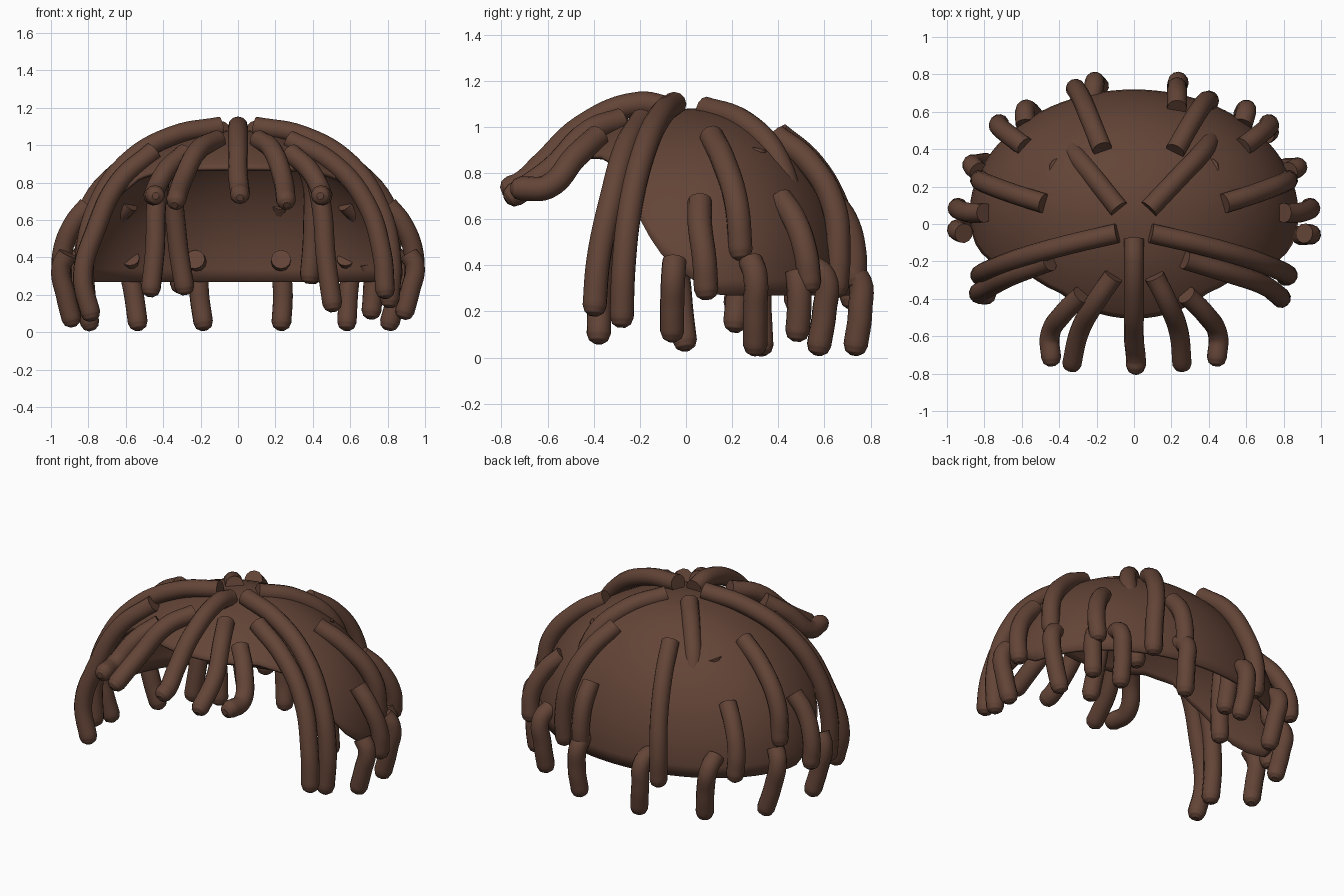
import bpy, bmesh, math
from mathutils import Vector

if "Cube" in bpy.data.objects:
    bpy.data.objects.remove(bpy.data.objects["Cube"])

brown = bpy.data.materials.new("dark_brown")
brown.diffuse_color = (0.125, 0.058, 0.038, 1)
brown.use_nodes = True
brown.node_tree.nodes["Principled BSDF"].inputs["Base Color"].default_value = brown.diffuse_color

CX, CY, CZ = 0.0, 0.05, 0.30          # dome centre
RX, R_BACK, R_FRONT, RZ = 0.88, 0.67, 0.83, 0.78


def hem_height(forward):
    """Height of the cap's lower edge for an angle in degrees ahead of the side."""
    steps = [(-90, .27), (-8, .27), (2, .34), (12, .46), (22, .66), (34, .83), (48, .875), (90, .88)]
    for (a, za), (b, zb) in zip(steps, steps[1:]):
        if forward <= b:
            return za + (zb - za) * (forward - a) / (b - a)
    return steps[-1][1]


def make_cap(segments=96, rings=18):
    bm = bmesh.new()
    rows = []
    for i in range(segments):
        a = 2 * math.pi * i / segments
        c, s = math.cos(a), math.sin(a)
        low = math.asin((hem_height(-math.degrees(math.asin(s))) - CZ) / RZ)
        ry = R_BACK if s > 0 else R_FRONT
        col = []
        for j in range(rings):
            t = low + (math.pi / 2 - low) * j / rings
            r = math.cos(t)
            col.append(bm.verts.new((CX + RX * r * c, CY + ry * r * s, CZ + RZ * math.sin(t))))
        rows.append(col)
    top = bm.verts.new((CX, CY, CZ + RZ))
    for i in range(segments):
        p, q = rows[i], rows[(i + 1) % segments]
        for j in range(rings - 1):
            bm.faces.new((p[j], q[j], q[j + 1], p[j + 1]))
        bm.faces.new((p[-1], q[-1], top))
    me = bpy.data.meshes.new("scalp_cap")
    bm.to_mesh(me)
    bm.free()
    ob = bpy.data.objects.new("scalp_cap", me)
    bpy.context.collection.objects.link(ob)
    me.materials.append(brown)
    mod = ob.modifiers.new("thickness", 'SOLIDIFY')
    mod.thickness = 0.02
    for f in me.polygons:
        f.use_smooth = True
    return ob


def make_lock(name, pts, radius=0.053):
    """Tube through the points: flat root, rounded tip."""
    pts = [Vector(p) for p in pts]
    d = (pts[-1] - pts[-2]).normalized()
    tip = pts[-1]
    pts[-1] = tip - d * 0.045
    sizes = [1.0] * len(pts) + [0.8, 0.35]
    pts += [tip - d * 0.016, tip]
    cu = bpy.data.curves.new(name, 'CURVE')
    cu.dimensions = '3D'
    cu.bevel_depth = radius
    cu.bevel_resolution = 4
    cu.resolution_u = 6
    cu.use_fill_caps = True
    sp = cu.splines.new('BEZIER')
    sp.bezier_points.add(len(pts) - 1)
    for bp, p, r in zip(sp.bezier_points, pts, sizes):
        bp.co = p
        bp.radius = r
        bp.handle_left_type = bp.handle_right_type = 'AUTO'
    cu.materials.append(brown)
    ob = bpy.data.objects.new(name, cu)
    bpy.context.collection.objects.link(ob)
    bpy.ops.object.select_all(action='DESELECT')
    ob.select_set(True)
    bpy.context.view_layer.objects.active = ob
    bpy.ops.object.convert(target='MESH')
    bpy.ops.object.shade_smooth_by_angle(angle=math.radians(50))


def lock_pair(name, pts, shift=(0, 0, 0)):
    """Right lock and its mirrored twin, whose tip is gradually shifted."""
    make_lock(name + "_right", pts)
    n = len(pts) - 1
    left = [Vector((-x, y, z)) + Vector(shift) * (i / n) for i, (x, y, z) in enumerate(pts)]
    make_lock(name + "_left", left)


make_cap()

# Fringe locks over the forehead
make_lock("front_lock_middle", [(0, -.08, 1.08), (0, -.2, 1.10), (0, -.45, 1.0),
                                (0, -.62, .84), (.01, -.72, .75), (.01, -.8, .72)])
lock_pair("front_lock_inner", [(.11, -.28, 1.03), (.18, -.42, .98), (.24, -.58, .82), (.26, -.78, .68)],
          (-.08, 0, 0))
lock_pair("front_lock_outer", [(.28, -.38, .96), (.38, -.48, .87), (.45, -.60, .74), (.44, -.76, .73)])

# Long locks framing the face
lock_pair("long_lock_crown", [(.09, -.05, 1.10), (.35, -.11, 1.05), (.6, -.18, .90),
                              (.76, -.24, .66), (.82, -.27, .4), (.81, -.28, .13)])
make_lock("long_lock_temple_right", [(.27, -.19, 1.03), (.5, -.26, .91), (.68, -.32, .70),
                                     (.77, -.38, .42), (.79, -.40, .18)])
make_lock("long_lock_temple_left", [(-.45, -.2, .97), (-.64, -.27, .8), (-.76, -.33, .55),
                                    (-.83, -.37, .3), (-.78, -.38, .06)])

# Locks on the sides
lock_pair("side_lock_upper", [(.48, .11, .96), (.64, .16, .86), (.8, .22, .66), (.83, .24, .42)])
lock_pair("side_lock_middle", [(.80, .06, .68), (.88, .06, .58), (.94, .08, .42), (.94, .09, .25)])
lock_pair("side_lock_front", [(.91, -.05, .42), (.945, -.055, .36), (.92, -.06, .22), (.88, -.06, .07)],
          (.0, .06, -.04))
lock_pair("side_lock_low", [(.83, .28, .42), (.87, .30, .36), (.85, .30, .2), (.80, .30, .01)],
          (.02, .03, 0))

# Locks on the back
lock_pair("crown_back_lock", [(.08, .08, 1.08), (.24, .25, 1.02), (.38, .40, .85), (.40, .47, .55),
                              (.38, .48, .26)], (.1, 0, -.06))
make_lock("back_lock_upper_right", [(.22, .39, .96), (.30, .53, .85), (.37, .64, .66),
                                    (.40, .66, .45), (.40, .65, .26)])
make_lock("back_lock_upper_left", [(-.17, .40, .97), (-.23, .55, .84), (-.28, .67, .62),
                                   (-.31, .72, .42), (-.31, .72, .21)])
lock_pair("back_lock_side", [(.58, .41, .69), (.66, .47, .60), (.72, .52, .45), (.72, .54, .28)])
make_lock("back_lock_side_low", [(.70, .48, .37), (.72, .49, .30), (.72, .49, .2), (.71, .48, .07)])
lock_pair("back_lock_low", [(.58, .53, .40), (.60, .60, .35), (.59, .60, .2), (.58, .57, .01)],
          (.05, 0, 0))
lock_pair("back_lock_centre", [(.23, .63, .39), (.23, .74, .35), (.24, .755, .2), (.23, .73, .01)],
          (.05, .0, 0))
make_lock("back_lock_right", [(.23, .62, .69), (.23, .69, .6), (.23, .73, .45), (.23, .73, .3)])

# Locks hanging inside the cap
lock_pair("inner_lock", [(.40, .30, .90), (.45, .27, .65), (.47, .24, .4), (.51, .21, .11)],
          (.04, 0, .08))
